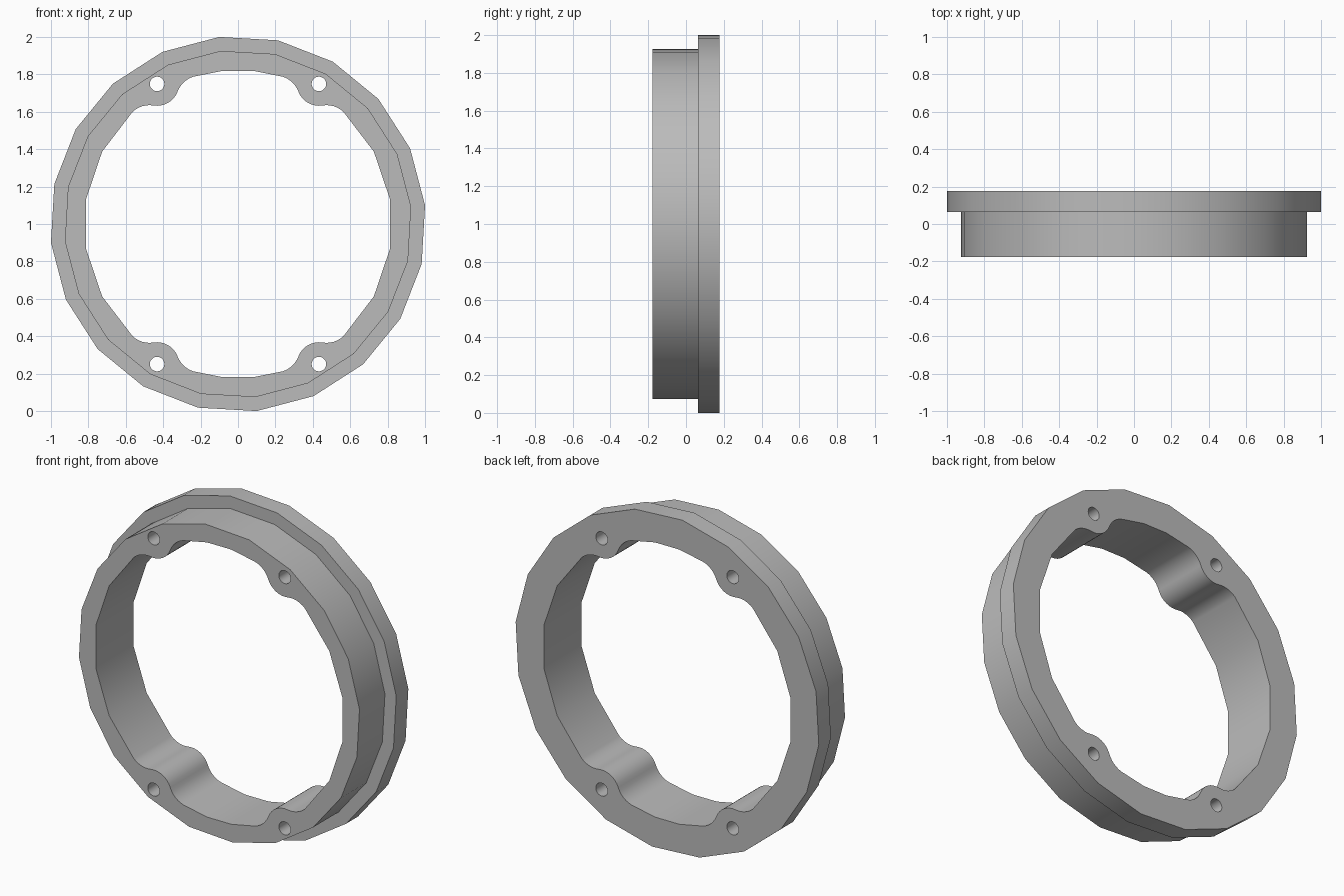
import bpy, bmesh
from math import cos, sin, pi, radians, acos, atan2

cube = bpy.data.objects.get("Cube")
if cube:
    bpy.data.objects.remove(cube)

FRONT, STEP, BACK = -0.177, 0.063, 0.177
FLANGE_R, BODY_R, BORE_R = 1.005, 0.93, 0.823
HOLE_DIST, HOLE_R, BOSS_R, FILLET_R = 0.865, 0.039, 0.117, 0.132
BOSS_ANGLES = [radians(a) for a in (60, 120, 240, 300)]


def arc(cx, cy, r, start, end, steps):
    return [(cx + r * cos(start + (end - start) * i / steps),
             cy + r * sin(start + (end - start) * i / steps)) for i in range(steps + 1)]


def circle(cx, cy, r, sides, phase=0.0):
    return arc(cx, cy, r, phase, phase + 2 * pi, sides)[:-1]


def turned(points, a):
    return [(x * cos(a) - y * sin(a), x * sin(a) + y * cos(a)) for x, y in points]


def bore_profile():
    """Round bore with four screw bosses blended in by fillets."""
    d = BORE_R - FILLET_R
    phi = acos((d**2 + HOLE_DIST**2 - (FILLET_R + BOSS_R)**2) / (2 * d * HOLE_DIST))
    cx, cy = d * cos(phi), -d * sin(phi)
    toward = atan2(-cy, HOLE_DIST - cx)
    first = arc(cx, cy, FILLET_R, -phi, toward, 6)
    nose = arc(HOLE_DIST, 0, BOSS_R, toward + pi, pi - toward, 8)
    last = [(x, -y) for x, y in reversed(first)]
    boss = first + nose[1:-1] + last
    points = []
    for i, a in enumerate(BOSS_ANGLES):
        points += turned(boss, a)
        following = BOSS_ANGLES[(i + 1) % 4] + (2 * pi if i == 3 else 0)
        steps = 5 if following - a > radians(90) else 3
        points += arc(0, 0, BORE_R, a + phi, following - phi, steps)[1:-1]
    return points


bm = bmesh.new()


def ring(points, y):
    verts = [bm.verts.new((x, y, z + 1)) for x, z in points]
    edges = [bm.edges.new((v, verts[i - 1])) for i, v in enumerate(verts)]
    return verts, edges


def wall(a, b):
    for i in range(len(a)):
        bm.faces.new((a[i - 1], a[i], b[i], b[i - 1]))


# Stepped outside: body, shoulder, flange
phase = radians(5.7)
body = circle(0, 0, BODY_R, 20, phase)
flange = circle(0, 0, FLANGE_R, 20, phase)
rings = [ring(body, FRONT), ring(body, STEP), ring(flange, STEP), ring(flange, BACK)]
for lower, upper in zip(rings, rings[1:]):
    wall(lower[0], upper[0])
front_edges, back_edges = list(rings[0][1]), list(rings[-1][1])

# Bore and screw holes through the full depth
openings = [bore_profile()]
openings += [circle(HOLE_DIST * cos(a), HOLE_DIST * sin(a), HOLE_R, 20) for a in BOSS_ANGLES]
for outline in openings:
    near, far = ring(outline, FRONT), ring(outline, BACK)
    wall(near[0], far[0])
    front_edges += near[1]
    back_edges += far[1]

# Flat end faces
for edges, side in ((front_edges, -1), (back_edges, 1)):
    bmesh.ops.triangle_fill(bm, edges=edges, use_beauty=True, normal=(0, side, 0))
bmesh.ops.recalc_face_normals(bm, faces=bm.faces[:])

mesh = bpy.data.meshes.new("flanged_ring")
bm.to_mesh(mesh)
bm.free()
flanged_ring = bpy.data.objects.new("flanged_ring", mesh)
bpy.context.collection.objects.link(flanged_ring)

grey = bpy.data.materials.new("plain grey")
grey.use_nodes = True
colour = (0.5, 0.5, 0.5, 1)
grey.diffuse_color = colour
grey.node_tree.nodes["Principled BSDF"].inputs["Base Color"].default_value = colour
mesh.materials.append(grey)

bpy.ops.object.select_all(action='DESELECT')
flanged_ring.select_set(True)
bpy.context.view_layer.objects.active = flanged_ring
bpy.ops.object.shade_smooth_by_angle(angle=radians(30))
